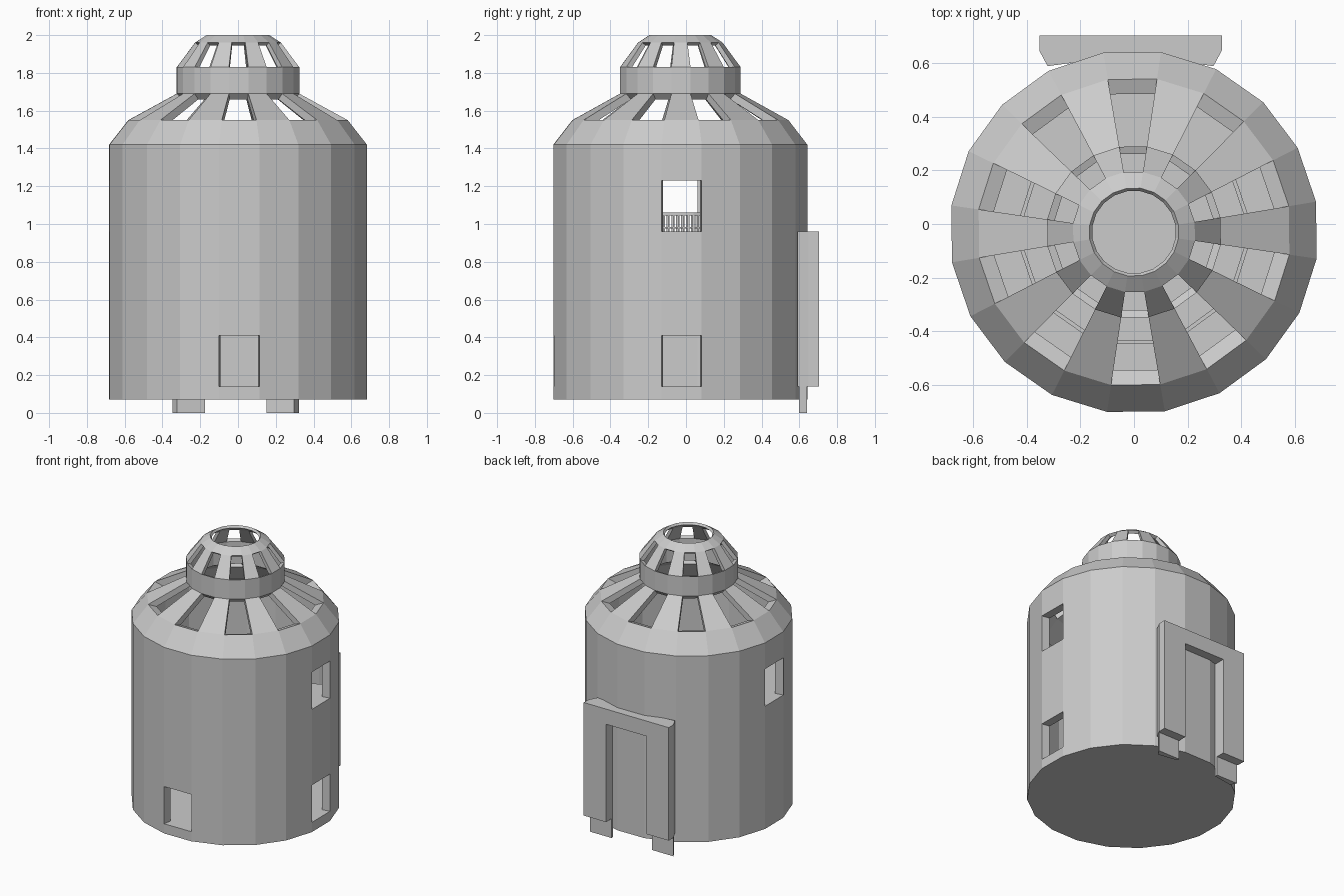
import bpy, bmesh, math
from mathutils import Matrix

if "Cube" in bpy.data.objects:
    bpy.data.objects.remove(bpy.data.objects["Cube"])

N, CY, SY = 20, -0.03, 0.985          # sides, centre in y, slight flattening
ROT = math.radians(0.6)


def pt(r, i, z):
    """Point on ring corner i (corners sit half a step before side i)."""
    a = ROT + (i - 0.5) * 2 * math.pi / N
    return (r * math.cos(a), CY + SY * r * math.sin(a), z)


def finish(bm, name):
    bmesh.ops.recalc_face_normals(bm, faces=bm.faces)
    me = bpy.data.meshes.new(name)
    bm.to_mesh(me)
    bm.free()
    ob = bpy.data.objects.new(name, me)
    bpy.context.collection.objects.link(ob)
    return ob


def shell(name, outer, inner, holes, sides=range(N)):
    """Double-walled lathe; holes is a set of (level, side) left open."""
    bm = bmesh.new()
    L = len(outer)
    V = {}

    def v(s, j, i):
        i %= N
        key = (s, j, i)
        if key not in V:
            r, z = (outer, inner)[s][j]
            V[key] = bm.verts.new(pt(r, i, z))
        return V[key]

    solid = {(j, i % N) for j in range(L - 1) for i in sides} - holes
    for j, i in solid:
        for s in (0, 1):
            bm.faces.new([v(s, j, i), v(s, j, i + 1), v(s, j + 1, i + 1), v(s, j + 1, i)])
        # jambs, sills and rims wherever the neighbouring panel is missing
        for nb, a, b in (((j, (i - 1) % N), (j, i), (j + 1, i)),
                         ((j, (i + 1) % N), (j, i + 1), (j + 1, i + 1)),
                         ((j - 1, i), (j, i), (j, i + 1)),
                         ((j + 1, i), (j + 1, i), (j + 1, i + 1))):
            if nb not in solid:
                bm.faces.new([v(0, *a), v(0, *b), v(1, *b), v(1, *a)])
    return finish(bm, name)


def prism(name, plan, z0, z1):
    bm = bmesh.new()
    f = bm.faces.new([bm.verts.new((x, y, z0)) for x, y in plan])
    top = bmesh.ops.extrude_face_region(bm, geom=[f])['geom']
    bmesh.ops.translate(bm, vec=(0, 0, z1 - z0),
                        verts=[g for g in top if isinstance(g, bmesh.types.BMVert)])
    return finish(bm, name)


# Tower wall with windows, slatted roof, collar and slatted dome
outer = [(.69, .07), (.69, .14), (.69, .41), (.69, .96), (.69, 1.23), (.69, 1.42),
         (.587, 1.55), (.328, 1.69), (.328, 1.83), (.23, 1.96), (.168, 2.0)]
inner = [(.63, .07), (.63, .14), (.63, .41), (.63, .96), (.63, 1.23), (.63, 1.40),
         (.53, 1.53), (.30, 1.66), (.30, 1.82), (.21, 1.945), (.157, 1.985)]
holes = {(1, 15), (1, 0), (3, 0), (3, 10)}
holes |= {(j, k) for j in (6, 8) for k in range(1, N, 2)}
shell("tower_shell", outer, inner, holes)

# Ground floor slab
prism("ground_floor", [pt(.632, i, 0)[:2] for i in range(N)], .07, .14)

# Gallery floor round the front and sides
gallery = range(9, 22)
shell("gallery_floor", [(.635, .92), (.635, .96)], [(.415, .92), (.415, .96)], set(), gallery)

# Gallery railing: two rails and balusters
for name, z0, z1 in (("top_rail", 1.045, 1.06), ("bottom_rail", .975, .983)):
    shell(name, [(.43, z0), (.43, z1)], [(.415, z0), (.415, z1)], set(), gallery)
bm = bmesh.new()
for k in gallery:
    for t in range(5):
        a, b = pt(.4225, k, 1.005), pt(.4225, k + 1, 1.005)
        p = [a[n] + (b[n] - a[n]) * t / 5 for n in range(3)]
        bmesh.ops.create_cube(bm, size=1, matrix=Matrix.Translation(p)
                              @ Matrix.Diagonal((.009, .009, .09, 1)))
finish(bm, "balusters")

# Door surround at the back: jambs and feet mirrored about its middle
CX = -.013
for side, s in (("right", 1), ("left", -1)):
    m = lambda plan: [(CX + s * x, y) for x, y in plan]
    prism(side + "_door_jamb", m([(.163, .61), (.163, .704), (.341, .704),
                                  (.341, .648), (.31, .59)]), .14, .96)
    prism(side + "_door_foot", m([(.163, .62), (.163, .64), (.335, .64), (.31, .597)]), 0, .14)
prism("door_lintel", [(CX - .163, .62), (CX + .163, .62),
                      (CX + .163, .704), (CX - .163, .704)], .85, .96)
